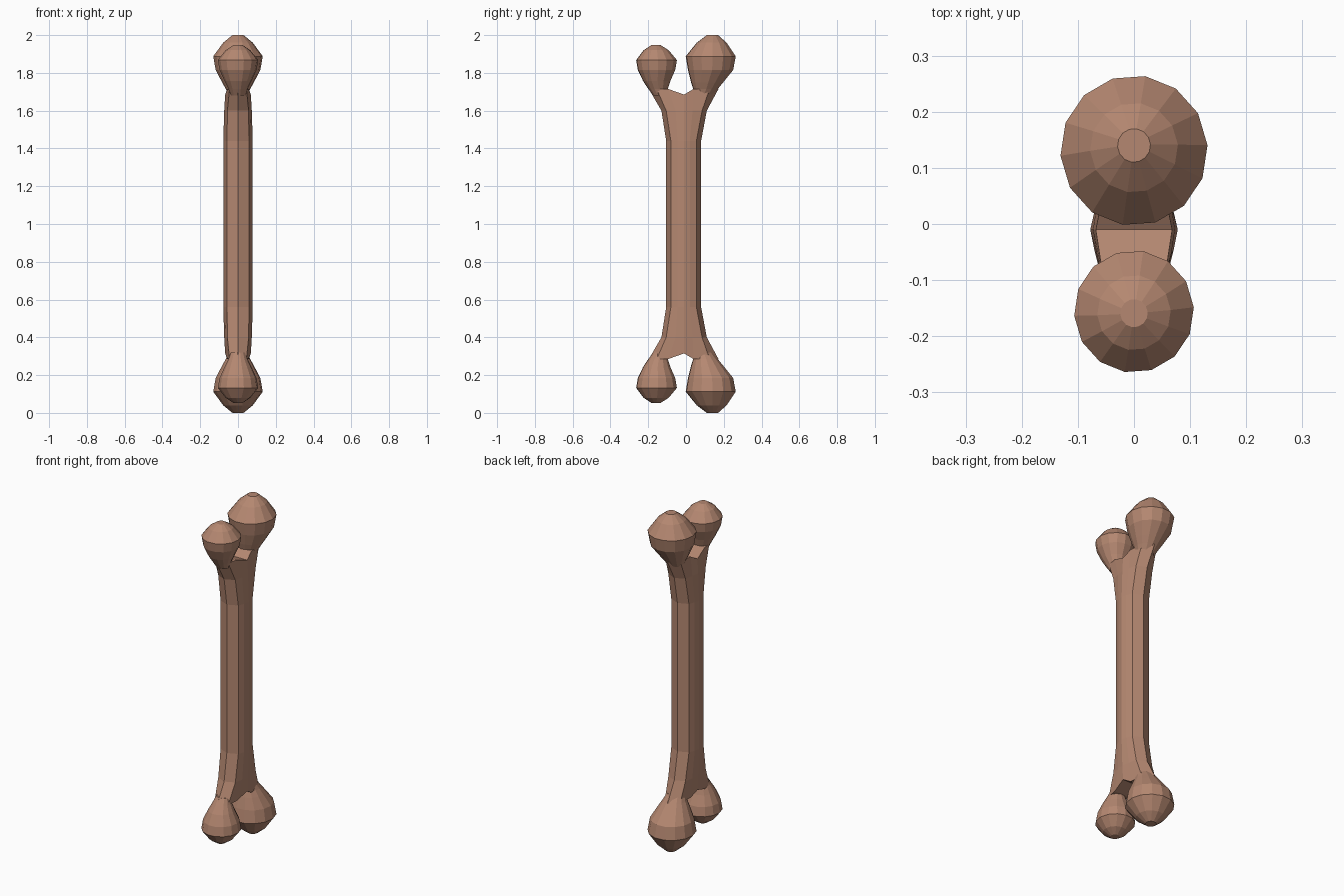
import bpy, bmesh, math

if "Cube" in bpy.data.objects:
    bpy.data.objects.remove(bpy.data.objects["Cube"])

bone = bpy.data.materials.new("bone brown")
bone.diffuse_color = (0.46, 0.245, 0.165, 1)
bone.use_nodes = True
bone.node_tree.nodes["Principled BSDF"].inputs["Base Color"].default_value = bone.diffuse_color


def loft(name, rings, cap_first=True, cap_last=True, strips=False):
    """Skin a stack of equal-length rings into a closed flat-shaded object."""
    bm = bmesh.new()
    vs = [[bm.verts.new(p) for p in ring] for ring in rings]
    n = len(vs[0])
    for a, b in zip(vs, vs[1:]):
        for i in range(n):
            j = (i + 1) % n
            bm.faces.new((a[i], a[j], b[j], b[i]))
    for ring in (vs[0], vs[-1]):
        if strips:  # join left and right sides so the end folds into a V
            for i in range(n // 2):
                quad = [ring[i], ring[i + 1], ring[-i - 1], ring[-i]]
                bm.faces.new(list(dict.fromkeys(quad)))
        else:
            bm.faces.new(ring)
    bmesh.ops.recalc_face_normals(bm, faces=bm.faces)
    me = bpy.data.meshes.new(name)
    bm.to_mesh(me)
    bm.free()
    me.materials.append(bone)
    ob = bpy.data.objects.new(name, me)
    bpy.context.collection.objects.link(ob)
    return ob


def shaft_ring(z, notch_z, half):
    """Half outline (x, y) front to back, mirrored in x; the middle sits at notch_z."""
    right = [(x, y, notch_z if i == 3 else z) for i, (x, y) in enumerate(half)]
    return right + [(-x, y, z) for x, y, z in right[-2:0:-1]]


# Shaft: faceted column flaring into a notched fork at both ends
straight = [(0, -.105), (.058, -.08), (.071, -.045), (.078, -.01),
            (.071, .02), (.058, .055), (0, .08)]
flare = [(0, -.13), (.056, -.105), (.066, -.055), (.073, -.01),
         (.066, .035), (.056, .085), (0, .11)]
fork = [(0, -.197), (.045, -.155), (.055, -.095), (.068, -.01),
        (.058, .04), (.05, .125), (0, .172)]
upper = [(1.0, 1.0, straight), (1.44, 1.44, straight),
         (1.6, 1.6, flare), (1.715, 1.685, fork)]
lower = [(2 - z, 2 - nz, h) for z, nz, h in upper[:0:-1]]
loft("shaft", [shaft_ring(*s) for s in lower + upper], strips=True)

# Knobs: (z, centre y, radius) from neck to tip
big = [(1.68, .09, .05), (1.715, .103, .066), (1.75, .112, .086), (1.815, .13, .121),
       (1.888, .131, .134), (1.96, .136, .08), (2.0, .14, .03)]
small = [(1.68, -.135, .04), (1.715, -.148, .052), (1.757, -.155, .073),
         (1.815, -.156, .1), (1.868, -.156, .109), (1.92, -.158, .067), (1.947, -.159, .025)]
N = 14


def knob_ring(z, cy, r):
    return [(r * .98 * math.cos(t), cy + r * math.sin(t), z)
            for t in (2 * math.pi * i / N + .07 for i in range(N))]


for label, prof in (("large_knob", big), ("small_knob", small)):
    loft("upper_" + label, [knob_ring(*p) for p in prof])
    loft("lower_" + label, [knob_ring(2 - z, cy, r) for z, cy, r in prof])
